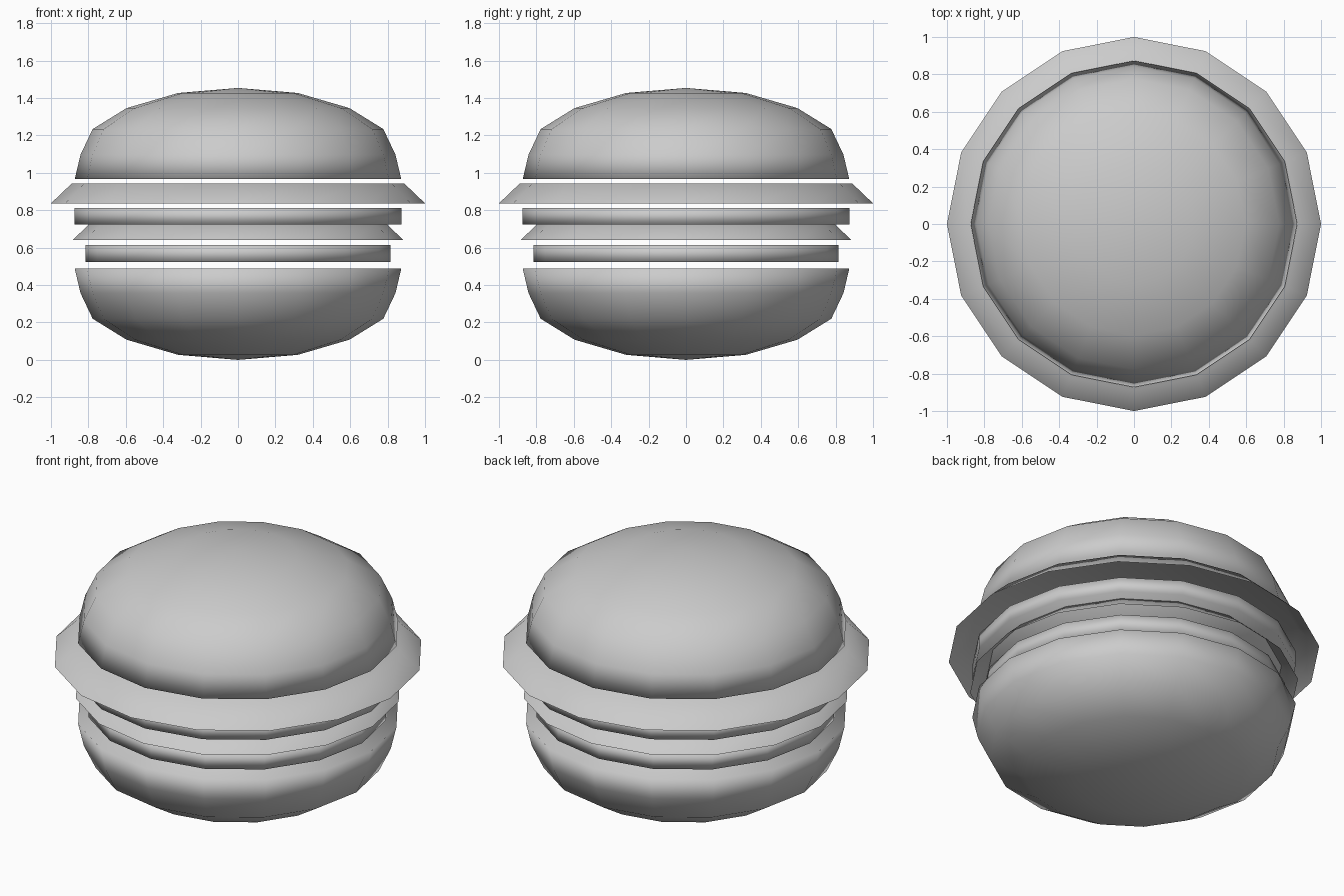
import bpy, bmesh, math

if "Cube" in bpy.data.objects:
    bpy.data.objects.remove(bpy.data.objects["Cube"])

SIDES = 16
grey = bpy.data.materials.new("warm_grey")
grey.diffuse_color = (0.6, 0.6, 0.6, 1)
grey.use_nodes = True
grey.node_tree.nodes["Principled BSDF"].inputs["Base Color"].default_value = grey.diffuse_color


def lathe(name, profile, cap_ends):
    """Spin (radius, z) points round z; a zero radius closes to a point.
    cap_ends lists the profile indices that get a flat cap."""
    bm = bmesh.new()
    rings = []
    for r, z in profile:
        if r == 0:
            rings.append([bm.verts.new((0, 0, z))] * SIDES)
        else:
            angles = [2 * math.pi * i / SIDES for i in range(SIDES)]
            rings.append([bm.verts.new((r * math.cos(a), r * math.sin(a), z)) for a in angles])
    for low, high in zip(rings, rings[1:]):
        for i in range(SIDES):
            j = (i + 1) % SIDES
            corners = list(dict.fromkeys((low[i], low[j], high[j], high[i])))
            bm.faces.new(corners)
    for k in cap_ends:
        bm.faces.new(rings[k])
    bmesh.ops.recalc_face_normals(bm, faces=bm.faces)
    for f in bm.faces:
        f.smooth = True
    mesh = bpy.data.meshes.new(name)
    bm.to_mesh(mesh)
    bm.free()
    mesh.materials.append(grey)
    obj = bpy.data.objects.new(name, mesh)
    bpy.context.collection.objects.link(obj)
    return obj


# Buns: one dome profile, flipped for the bottom half
HEIGHT = 1.454
dome = [(0.873, 0.966), (0.842, 1.097), (0.777, 1.234),
        (0.596, 1.346), (0.32, 1.427), (0, HEIGHT)]
lathe("top_bun", dome, [0])
lathe("bottom_bun", [(r, HEIGHT - z) for r, z in dome], [0])

# Round slices
for name, r, z0, z1 in (("patty", 0.873, 0.725, 0.812),
                        ("tomato_slice", 0.816, 0.523, 0.613)):
    lathe(name, [(r, z0), (r, z1)], [0, 1])

# Draped sheets: flat top with a flared skirt, open below
for name, scale, z in (("lettuce", 1.0, 0.837), ("cheese", 0.885, 0.64)):
    lathe(name, [(scale, z), (0.89 * scale, z + 0.105 * scale)], [1])
